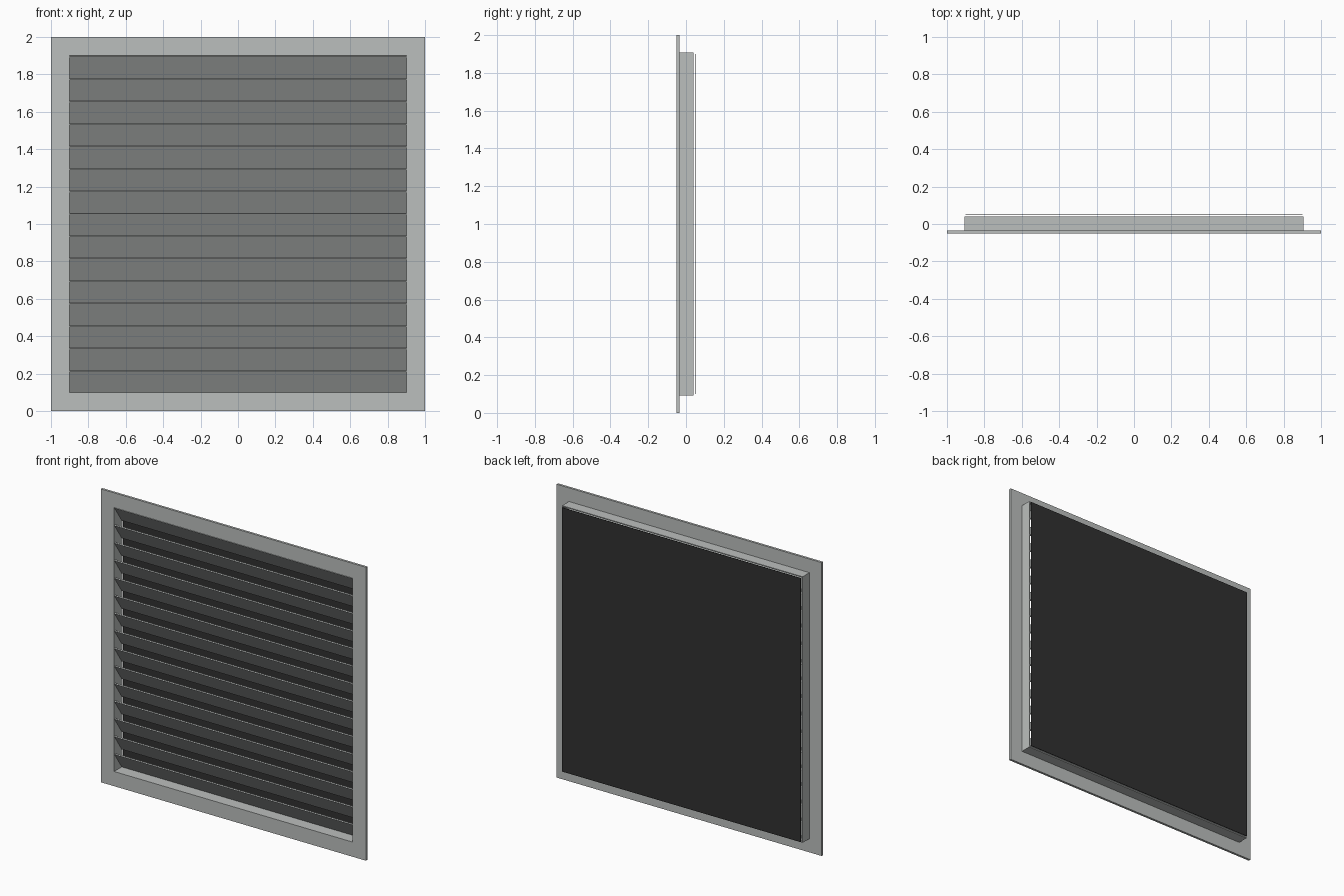
import bpy, math

if "Cube" in bpy.data.objects:
    bpy.data.objects.remove(bpy.data.objects["Cube"])

def material(name, rgb):
    m = bpy.data.materials.new(name)
    m.diffuse_color = (*rgb, 1)
    m.use_nodes = True
    m.node_tree.nodes["Principled BSDF"].inputs["Base Color"].default_value = m.diffuse_color
    return m

metal = material("light grey metal", (0.50, 0.52, 0.51))
mesh_black = material("dark screen", (0.03, 0.03, 0.03))

def build(name, verts, faces, mat):
    me = bpy.data.meshes.new(name)
    me.from_pydata(verts, [], faces)
    me.materials.append(mat)
    ob = bpy.data.objects.new(name, me)
    bpy.context.collection.objects.link(ob)
    return ob

def ring(name, outer, inner, y0, y1, mat):
    """Square ring centred on z = 1, swept from y0 to y1."""
    loops = [(outer, y0), (inner, y0), (inner, y1), (outer, y1)]
    corners = [(-1, -1), (1, -1), (1, 1), (-1, 1)]
    verts = [(cx * r, y, 1 + cz * r) for r, y in loops for cx, cz in corners]
    faces = []
    for a in range(4):
        b = (a + 1) % 4
        for i in range(4):
            j = (i + 1) % 4
            faces.append((a * 4 + i, a * 4 + j, b * 4 + j, b * 4 + i))
    return build(name, verts, faces, mat)

def sweep_x(name, profile, half, mat):
    """Closed (y, z) profile extruded along x."""
    n = len(profile)
    verts = [(x, y, z) for x in (-half, half) for y, z in profile]
    faces = [(i, (i + 1) % n, n + (i + 1) % n, n + i) for i in range(n)]
    faces += [tuple(reversed(range(n))), tuple(range(n, 2 * n))]
    return build(name, verts, faces, mat)

# Front flange and the sleeve behind it
ring("flange", 1.0, 0.9, -0.05, -0.034, metal)
ring("sleeve", 0.907, 0.9, -0.034, 0.039, metal)

# Slanted blades, high at the front and low at the back
PITCH, COUNT, THICK = 0.12, 15, 0.008
front, back = -0.046, 0.039
length = math.hypot(back - front, PITCH)
ny, nz = PITCH / length * THICK, (back - front) / length * THICK
for k in range(COUNT):
    top = 1.9 - k * PITCH
    low = top - PITCH
    sweep_x(f"blade_{k + 1}",
            [(front, top - nz), (back - ny, low), (back, low + nz), (front + ny, top)],
            0.9, metal)

# Dark insect screen just behind the sleeve
sweep_x("screen", [(0.047, 0.1), (0.05, 0.1), (0.05, 1.9), (0.047, 1.9)], 0.9, mesh_black)

# Consistent outward normals
import bmesh
for ob in bpy.context.collection.objects:
    bm = bmesh.new()
    bm.from_mesh(ob.data)
    bmesh.ops.recalc_face_normals(bm, faces=bm.faces)
    bm.to_mesh(ob.data)
    bm.free()
